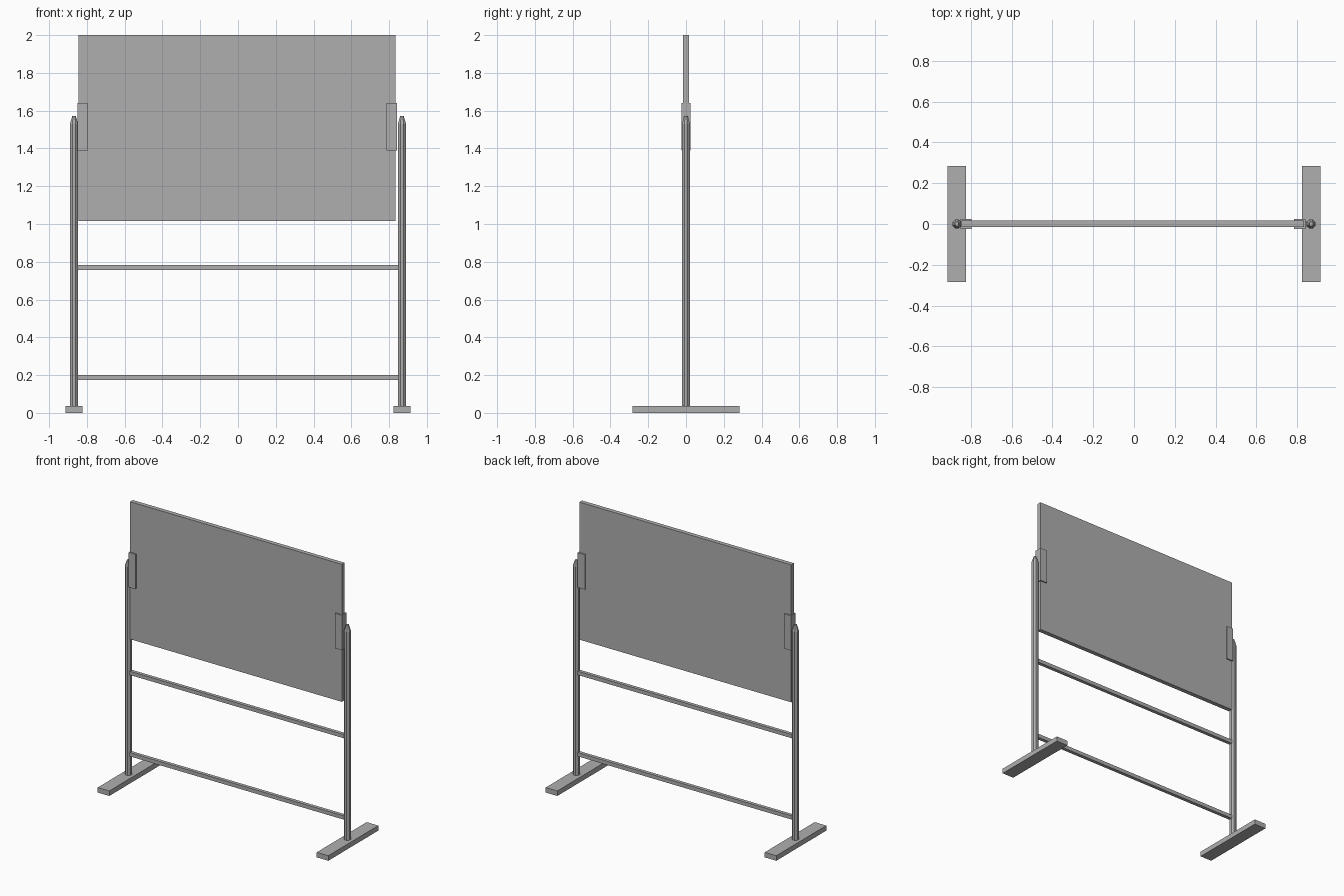
import bpy, bmesh, math

if "Cube" in bpy.data.objects:
    bpy.data.objects.remove(bpy.data.objects["Cube"])

# Mid-grey paint shared by every part
grey = bpy.data.materials.new("dark_grey")
grey.diffuse_color = (0.43, 0.43, 0.43, 1)
grey.use_nodes = True
grey.node_tree.nodes["Principled BSDF"].inputs["Base Color"].default_value = grey.diffuse_color


def finish(name, bm):
    bmesh.ops.recalc_face_normals(bm, faces=bm.faces)
    mesh = bpy.data.meshes.new(name)
    bm.to_mesh(mesh)
    bm.free()
    mesh.materials.append(grey)
    obj = bpy.data.objects.new(name, mesh)
    bpy.context.collection.objects.link(obj)
    return obj


def box(name, x0, x1, y0, y1, z0, z1):
    bm = bmesh.new()
    bmesh.ops.create_cube(bm, size=1)
    bmesh.ops.scale(bm, vec=(x1 - x0, y1 - y0, z1 - z0), verts=bm.verts)
    bmesh.ops.translate(bm, vec=((x0 + x1) / 2, (y0 + y1) / 2, (z0 + z1) / 2), verts=bm.verts)
    return finish(name, bm)


def post(name, x, rings, sides=8):
    """Capped upright bar through (radius, height) rings, flats facing the axes."""
    bm = bmesh.new()
    angles = [(i + 0.5) * math.tau / sides for i in range(sides)]
    loops = [[bm.verts.new((x + r * math.cos(a), r * math.sin(a), h)) for a in angles]
             for r, h in rings]
    for a, b in zip(loops, loops[1:]):
        for i in range(sides):
            j = (i + 1) % sides
            bm.faces.new((a[i], a[j], b[j], b[i]))
    bm.faces.new(loops[0][::-1])
    bm.faces.new(loops[-1])
    return finish(name, bm)


# Writing board
box("board", -0.845, 0.834, -0.015, 0.016, 1.015, 2.0)

# Feet and posts with tapered tips
for side, s in (("left", -1), ("right", 1)):
    x = s * 0.868
    box(side + "_foot", x - 0.046, x + 0.046, -0.283, 0.283, 0, 0.036)
    post(side + "_post", x, [(0.0235, 0.03), (0.0235, 1.53), (0.010, 1.572)])

# Brackets gripping the board edges
box("left_bracket", -0.849, -0.796, -0.025, 0.025, 1.39, 1.64)
box("right_bracket", 0.785, 0.841, -0.025, 0.025, 1.39, 1.64)

# Square cross rails between the posts
for name, z in (("lower_rail", 0.187), ("upper_rail", 0.77)):
    box(name, -0.852, 0.852, -0.0125, 0.0125, z - 0.0135, z + 0.0135)
